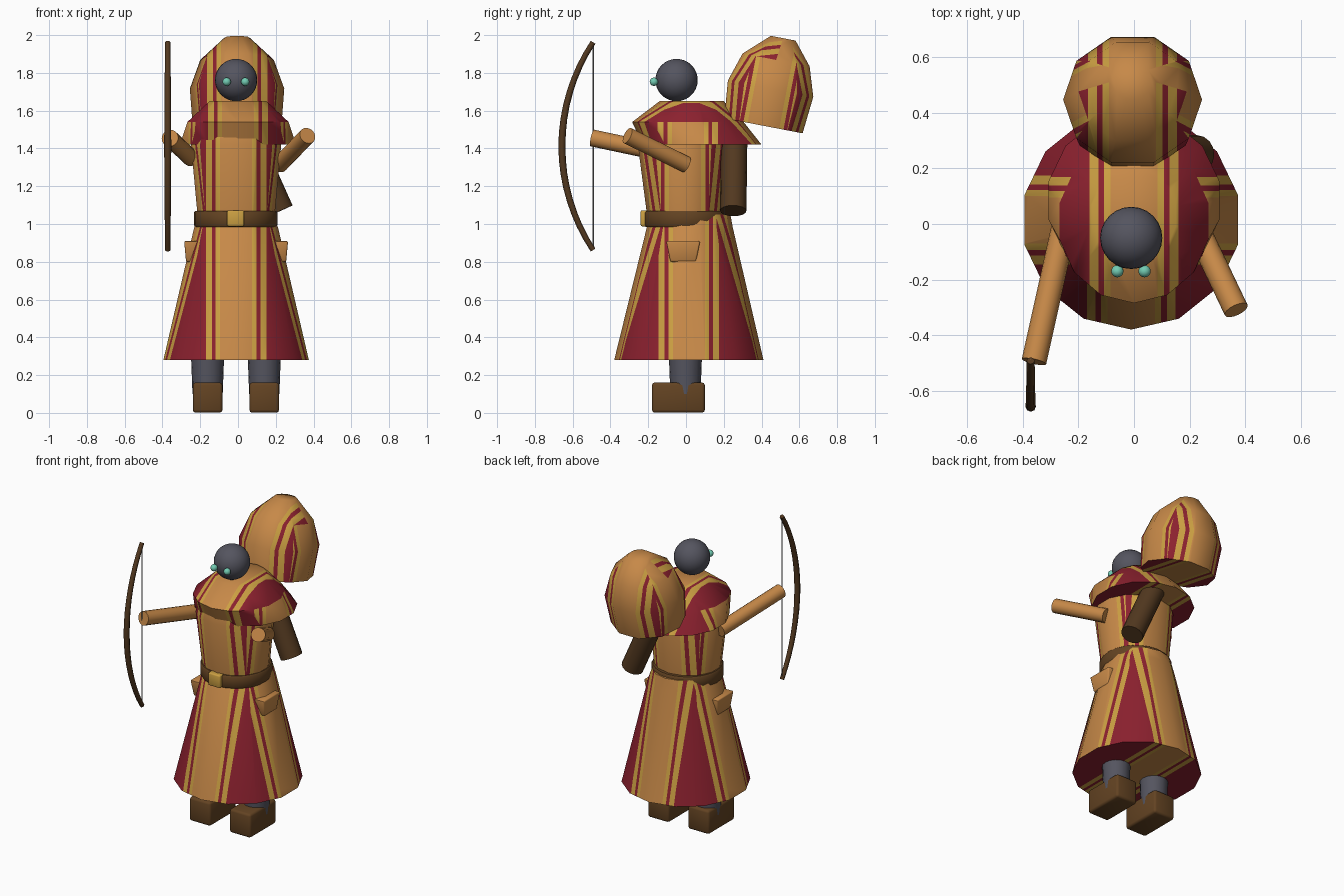
import bpy, bmesh, math
from mathutils import Vector

if "Cube" in bpy.data.objects:
    bpy.data.objects.remove(bpy.data.objects["Cube"])


def material(name, rgb):
    m = bpy.data.materials.new(name)
    m.use_nodes = True
    m.diffuse_color = (*rgb, 1)
    m.node_tree.nodes["Principled BSDF"].inputs["Base Color"].default_value = (*rgb, 1)
    return m


TAN = material("tan_cloth", (0.57, 0.25, 0.065))
RED = material("crimson_cloth", (0.26, 0.015, 0.028))
GOLD = material("gold", (0.60, 0.35, 0.055))
LEATHER = material("brown_leather", (0.125, 0.056, 0.016))
WOOD = material("dark_wood", (0.085, 0.04, 0.014))
GREY = material("slate_skin", (0.09, 0.09, 0.115))
TEAL = material("teal_eye", (0.17, 0.60, 0.45))
STRING = material("string_grey", (0.25, 0.25, 0.25))

# Stripe pattern: outer limit of each band and its slot, measured from the centre
BANDS = [(0.085, 0), (0.108, 2), (0.128, 1), (0.16, 2), (9, 1)]


def finish(bm, name, mats, loc=(0, 0, 0), angle=50):
    bmesh.ops.recalc_face_normals(bm, faces=bm.faces)
    mesh = bpy.data.meshes.new(name)
    bm.to_mesh(mesh)
    bm.free()
    for m in mats:
        mesh.materials.append(m)
    ob = bpy.data.objects.new(name, mesh)
    ob.location = loc
    bpy.context.collection.objects.link(ob)
    bpy.ops.object.select_all(action="DESELECT")
    ob.select_set(True)
    bpy.context.view_layer.objects.active = ob
    bpy.ops.object.shade_smooth_by_angle(angle=math.radians(angle))
    return ob


def loft(rings, sides, phase=0.0):
    """Closed stack of polygons; each ring is (z, y offset, x radius, y radius)."""
    bm = bmesh.new()
    loops = []
    for z, cy, rx, ry in rings:
        angles = [phase - math.pi / 2 + math.tau * i / sides for i in range(sides)]
        loops.append([bm.verts.new((rx * math.cos(a), cy + ry * math.sin(a), z)) for a in angles])
    for low, high in zip(loops, loops[1:]):
        for i in range(sides):
            j = (i + 1) % sides
            bm.faces.new((low[i], low[j], high[j], high[i]))
    bm.faces.new(loops[0][::-1])
    bm.faces.new(loops[-1])
    return bm


def striped(name, rings, sides, loc, phase=0.0):
    """Cloth with stripes running across x, or across y on side-facing faces."""
    bm = loft(rings, sides, phase)
    bmesh.ops.recalc_face_normals(bm, faces=bm.faces)
    side = bm.faces.layers.int.new("side_facing")
    for f in bm.faces:
        n = f.normal
        f[side] = int(abs(n.x) > max(abs(n.y), abs(n.z)))
    for axis in (0, 1):
        for limit, _ in BANDS[:-1]:
            for sign in (-1, 1):
                spot = Vector((0, 0, 0))
                spot[axis] = limit * sign
                faces = [f for f in bm.faces if f[side] == axis]
                geom = list({v for f in faces for v in f.verts}) + \
                    list({e for f in faces for e in f.edges}) + faces
                bmesh.ops.bisect_plane(bm, geom=geom, dist=1e-5, plane_co=spot,
                                       plane_no=Vector((1 - axis, axis, 0)))
    for f in bm.faces:
        d = abs(f.calc_center_median()[f[side]])
        f.material_index = next(slot for limit, slot in BANDS if d < limit)
    return finish(bm, name, (TAN, RED, GOLD), loc)


def rod(name, a, b, radius, mat, sides=16, end=None):
    a, b = Vector(a), Vector(b)
    bm = bmesh.new()
    bmesh.ops.create_cone(bm, cap_ends=True, segments=sides, radius1=radius,
                          radius2=end or radius, depth=(b - a).length)
    ob = finish(bm, name, [mat], (a + b) / 2)
    ob.rotation_euler = (b - a).to_track_quat("Z", "Y").to_euler()
    return ob


def box(name, loc, size, mat, bevel=0.015, taper=1.0):
    bm = bmesh.new()
    bmesh.ops.create_cube(bm, size=1)
    for v in bm.verts:
        k = taper if v.co.z < 0 else 1
        v.co = Vector((v.co.x * size[0] * k, v.co.y * size[1] * k, v.co.z * size[2]))
    bmesh.ops.bevel(bm, geom=bm.edges[:], offset=bevel, segments=2, affect="EDGES", profile=0.5)
    return finish(bm, name, [mat], loc)


def ball(name, loc, radius, mat):
    bm = bmesh.new()
    bmesh.ops.create_uvsphere(bm, u_segments=24, v_segments=16, radius=radius)
    return finish(bm, name, [mat], loc)


# Robe: skirt, torso and shoulder cape
striped("robe_skirt", [(0.28, 0, 0.395, 0.395), (0.98, 0.005, 0.228, 0.228),
                       (1.05, 0.025, 0.195, 0.195)], 14, (-0.01, 0.015, 0))
striped("robe_torso", [(1.0, 0, 0.205, 0.195), (1.42, -0.01, 0.245, 0.24),
                       (1.5, -0.01, 0.22, 0.22)], 14, (-0.01, -0.005, 0))
striped("shoulder_cape", [(1.42, 0.075, 0.315, 0.315), (1.54, 0, 0.275, 0.295),
                          (1.65, 0.02, 0.155, 0.17)], 14, (0, 0.01, 0))

# Hood thrown back behind the head
hood = striped("hood", [(0, 0, 0.235, 0.222), (0.2, 0, 0.25, 0.242), (0.355, 0, 0.195, 0.19),
                        (0.475, 0.015, 0.07, 0.07)], 10, (-0.005, 0.41, 1.52), math.pi / 10)
hood.rotation_euler.x = -0.19

# Belt and buckle
finish(loft([(0.985, 0, 0.215, 0.215), (0.995, 0, 0.222, 0.222), (1.06, 0, 0.222, 0.222),
             (1.07, 0, 0.215, 0.215)], 24), "belt", [LEATHER], (-0.012, 0, 0))
box("buckle", (-0.013, -0.215, 1.03), (0.09, 0.05, 0.085), GOLD, 0.008)

# Head and eyes
ball("head", (-0.01, -0.05, 1.762), 0.112, GREY)
for side, x in (("right", -0.06), ("left", 0.038)):
    ball(side + "_eye", (x, -0.17, 1.753), 0.022, TEAL)

# Legs, boots and hip pockets
for side, s in (("right", -1), ("left", 1)):
    x = -0.011 + 0.15 * s
    rod(side + "_leg", (x, -0.003, 0.1), (x, -0.003, 0.5), 0.08, GREY, 16, 0.095)
    box(side + "_boot", (x, -0.04, 0.081), (0.157, 0.28, 0.16), LEATHER)
    box(side + "_pocket", (-0.01 + 0.235 * s, -0.015, 0.855), (0.08, 0.18, 0.11), TAN, 0.008, 0.75)

# Sleeves
rod("right_arm", (-0.25, 0, 1.35), (-0.36, -0.495, 1.455), 0.045, TAN)
rod("left_arm", (0.22, 0, 1.315), (0.368, -0.31, 1.468), 0.045, TAN)

# Quiver slung across the back
rod("quiver", (0.225, 0.25, 1.07), (0.05, 0.255, 1.46), 0.07, WOOD)

# Bow: circular arc through the tips and the grip, with its string
SPAN, SAG = 0.55, 0.165
R = (SPAN ** 2 + SAG ** 2) / (2 * SAG)
half = math.asin(SPAN / R)
curve = bpy.data.curves.new("bow", "CURVE")
curve.dimensions = "3D"
curve.bevel_depth = 0.018
curve.bevel_resolution = 2
curve.use_fill_caps = True
spline = curve.splines.new("POLY")
COUNT = 17
spline.points.add(COUNT - 1)
for i, p in enumerate(spline.points):
    t = half * (2 * i / (COUNT - 1) - 1)
    p.co = (-0.372, -0.657 + R * (1 - math.cos(t)), 1.412 + R * math.sin(t), 1)
    p.radius = 1.05 - 0.25 * abs(t / half)
curve.materials.append(WOOD)
bpy.context.collection.objects.link(bpy.data.objects.new("bow", curve))
rod("bow_string", (-0.372, -0.492, 0.865), (-0.372, -0.492, 1.96), 0.004, STRING, 6)
